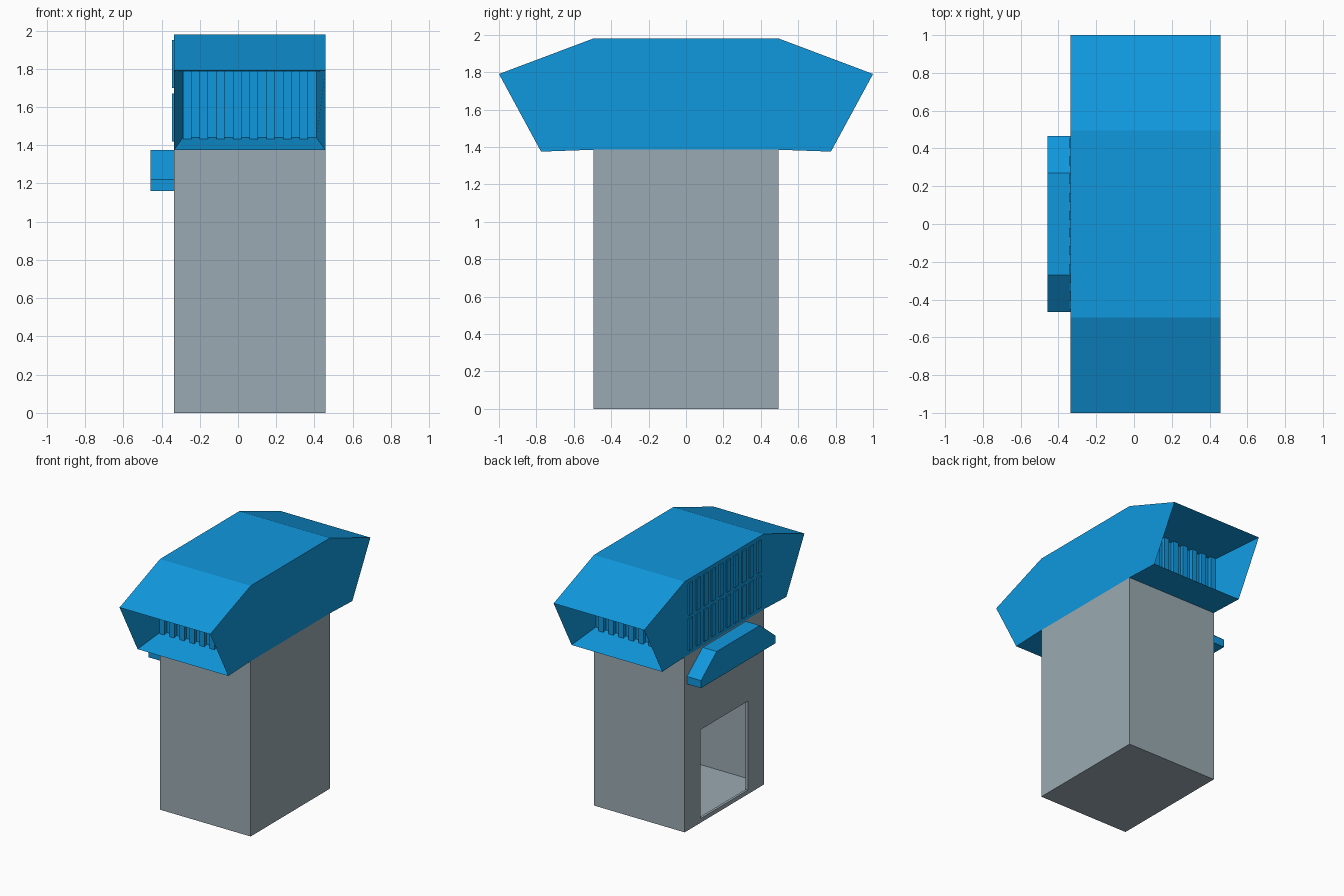
import bpy, bmesh
from mathutils import Vector

cube = bpy.data.objects.get("Cube")
if cube:
    bpy.data.objects.remove(cube)


def material(name, rgb):
    def linear(c):
        c /= 255
        return c / 12.92 if c <= 0.04045 else ((c + 0.055) / 1.055) ** 2.4
    colour = [linear(c) for c in rgb] + [1.0]
    mat = bpy.data.materials.new(name)
    mat.use_nodes = True
    mat.diffuse_color = colour
    mat.node_tree.nodes["Principled BSDF"].inputs["Base Color"].default_value = colour
    return mat


BLUE = material("sky blue", (16, 152, 222))
GREY = material("blue grey", (154, 170, 178))


def finish(bm, name, mat):
    bmesh.ops.recalc_face_normals(bm, faces=bm.faces)
    mesh = bpy.data.meshes.new(name)
    bm.to_mesh(mesh)
    bm.free()
    mesh.materials.append(mat)
    obj = bpy.data.objects.new(name, mesh)
    bpy.context.collection.objects.link(obj)
    return obj


def add_box(bm, low, high):
    low, high = Vector(low), Vector(high)
    verts = bmesh.ops.create_cube(bm, size=1)["verts"]
    for v in verts:
        v.co = (low + high) / 2 + v.co * (high - low)


def box(name, low, high, mat):
    bm = bmesh.new()
    add_box(bm, low, high)
    return finish(bm, name, mat)


def prism(half, x0, x1):
    """Extrude a (y, z) half profile, mirrored in y, from x0 to x1."""
    profile = half + [(-y, z) for y, z in reversed(half)]
    bm = bmesh.new()
    base = bm.faces.new([bm.verts.new((x0, y, z)) for y, z in profile])
    extruded = bmesh.ops.extrude_face_region(bm, geom=[base], use_keep_orig=True)["geom"]
    moved = [g for g in extruded if isinstance(g, bmesh.types.BMVert)]
    bmesh.ops.translate(bm, verts=moved, vec=(x1 - x0, 0, 0))
    bmesh.ops.recalc_face_normals(bm, faces=bm.faces)
    return bm


LEFT, RIGHT = 0.457, -0.335       # hood and tower sides
HALF, TOP = 0.495, 1.385          # tower half length and height
WALL = 0.02

# Hollow tower with a doorway on its right side
tower = box("tower", (RIGHT, -HALF, 0), (LEFT, HALF, TOP), GREY)
cutters = [
    box("room_cutter", (RIGHT + WALL, -HALF + WALL, WALL),
        (LEFT - WALL, HALF - WALL, TOP - WALL), GREY),
    box("door_cutter", (RIGHT - 0.1, -0.295, 0.033), (RIGHT + 0.1, 0.295, 0.735), GREY),
]
bpy.context.view_layer.objects.active = tower
for cutter in cutters:
    cutter.hide_render = True
    mod = tower.modifiers.new("cut", "BOOLEAN")
    mod.operation = "DIFFERENCE"
    mod.solver = "EXACT"
    mod.object = cutter
    bpy.ops.object.modifier_apply(modifier=mod.name)
    bpy.data.objects.remove(cutter)

# Overhanging hood with a funnel-shaped recess at each end
IN_LEFT, IN_RIGHT = LEFT - 0.047, RIGHT + 0.047
IN_Y, IN_LOW, IN_HIGH = 0.54, 1.44, 1.785
bm = prism([(HALF, TOP), (0.775, 1.375), (1, 1.79), (HALF, 1.98)], RIGHT, LEFT)
ends = [f for f in bm.faces if abs(f.normal.y) > 0.7]
for face in bmesh.ops.extrude_discrete_faces(bm, faces=ends)["faces"]:
    mid = face.calc_center_median()
    for v in face.verts:
        v.co = (IN_LEFT if v.co.x > mid.x else IN_RIGHT,
                IN_Y if mid.y > 0 else -IN_Y,
                IN_HIGH if v.co.z > mid.z else IN_LOW)
hood = finish(bm, "hood", BLUE)

# Upright grille bars inside each end of the hood
step = (IN_LEFT - IN_RIGHT) / 16
for name, side in (("front_grille", -1), ("back_grille", 1)):
    bm = bmesh.new()
    for i in range(0, 16, 2):
        x = IN_RIGHT + i * step
        y0, y1 = sorted((side * IN_Y, side * (IN_Y + 0.03)))
        add_box(bm, (x, y0, IN_LOW - 0.008), (x + step, y1, IN_HIGH))
    finish(bm, name, BLUE)

# Four slatted vent panels on the right side of the hood
strip = 0.43 / 9
for row, low in (("lower", 1.42), ("upper", 1.70)):
    for end, start in (("front", -0.452), ("back", 0.022)):
        bm = bmesh.new()
        for i in range(0, 9, 2):
            y = start + i * strip
            add_box(bm, (RIGHT - 0.01, y, low), (RIGHT, y + strip, low + 0.25))
        finish(bm, f"{row}_{end}_vent", BLUE)

# Bevelled awning over the doorway
finish(prism([(0.465, 1.16), (0.465, 1.22), (0.27, 1.375)], -LEFT, RIGHT), "awning", BLUE)
